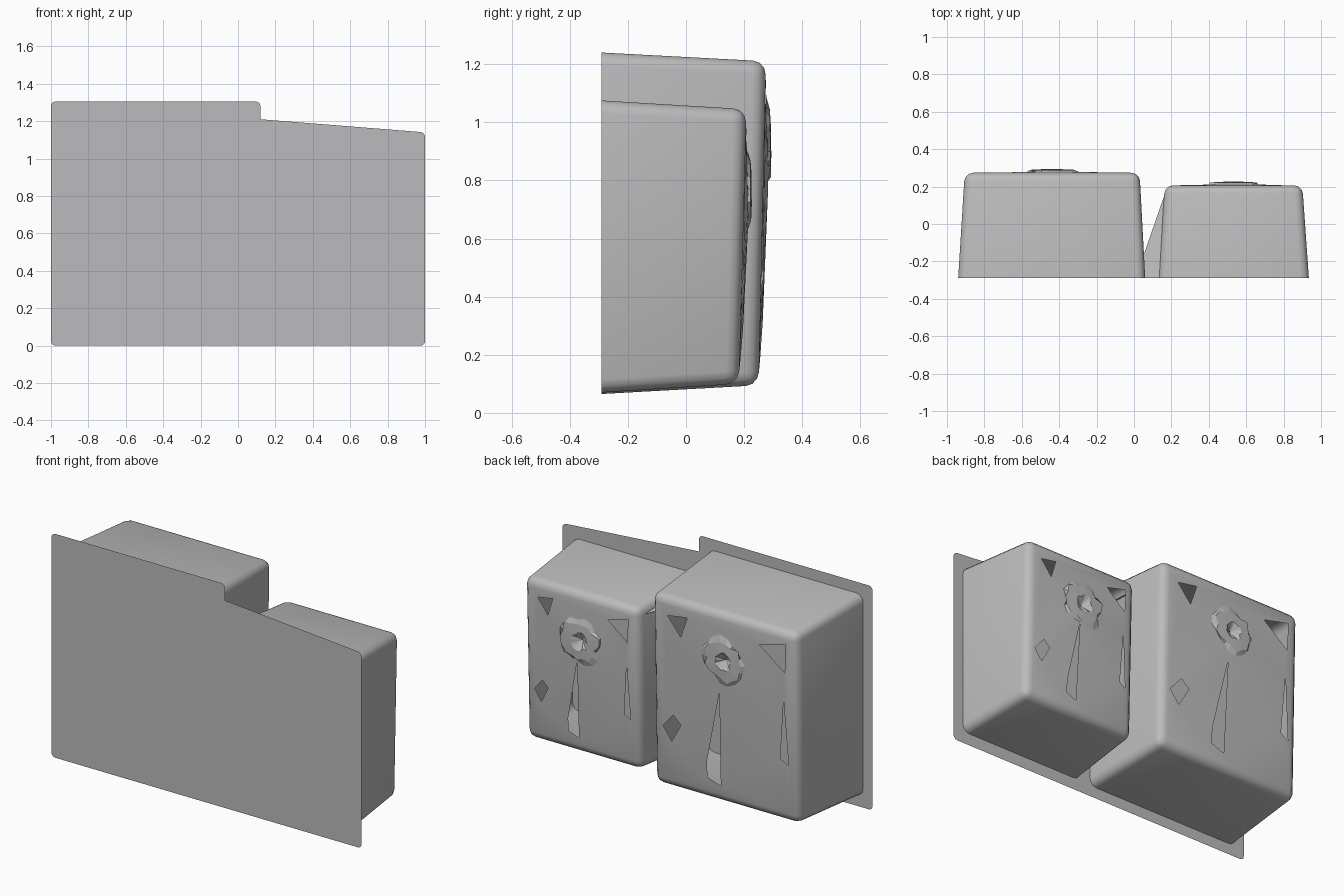
import bpy, bmesh, math, random
from mathutils import Vector

random.seed(4)
cube = bpy.data.objects.get("Cube")
if cube:
    bpy.data.objects.remove(cube, do_unlink=True)

steel = bpy.data.materials.new("steel grey")
steel.use_nodes = True
GREY = (0.5, 0.5, 0.51, 1)
steel.diffuse_color = GREY
steel.node_tree.nodes["Principled BSDF"].inputs["Base Color"].default_value = GREY

PLATE_Y = -0.29


def finish(bm, name, smooth=False):
    mesh = bpy.data.meshes.new(name)
    bm.to_mesh(mesh)
    bm.free()
    obj = bpy.data.objects.new(name, mesh)
    bpy.context.collection.objects.link(obj)
    mesh.materials.append(steel)
    if smooth:
        bpy.ops.object.select_all(action='DESELECT')
        obj.select_set(True)
        bpy.context.view_layer.objects.active = obj
        bpy.ops.object.shade_smooth_by_angle(angle=math.radians(35))
    return obj


# Gaps in the bowl floor, as fractions across (from +x) and down (from the top)
GAPS = [
    [(.02, .70), (.105, .62), (.165, .665), (.09, .775)],
    [(.47, .41), (.36, .83), (.36, .92), (.46, .95)],
    [(.07, .06), (.22, .04), (.17, .16)],
    [(.97, .03), (.77, .07), (.96, .19)],
    [(.95, .35), (.92, .69), (.98, .72)],
]


def make_bowl(name, rim, floor, depth_low, depth_high, drain_x, drain_z):
    """rim and floor are (x0, x1, z0, z1); the floor leans back towards the top."""
    bm = bmesh.new()
    loops = []
    for x0, x1, z0, z1, ya, yb in ((*rim, PLATE_Y, PLATE_Y),
                                   (*floor, depth_low, depth_high)):
        loops.append([bm.verts.new(p) for p in
                      ((x0, ya, z0), (x1, ya, z0), (x1, yb, z1), (x0, yb, z1))])
    a, b = loops
    for i in range(4):
        j = (i + 1) % 4
        bm.faces.new((a[i], a[j], b[j], b[i]))
    bm.faces.new(b)
    bmesh.ops.recalc_face_normals(bm, faces=bm.faces[:])
    rounded = [e for e in bm.edges if not (e.verts[0] in a and e.verts[1] in a)]
    bmesh.ops.bevel(bm, geom=rounded, offset=0.045, segments=3, profile=0.5,
                    affect='EDGES', clamp_overlap=True)

    # Replace the flat floor with a crowned, faceted one
    bm.faces.ensure_lookup_table()
    base = max(bm.faces, key=lambda f: f.calc_area() * (f.normal.y > 0.9))
    edges = list(base.edges)
    xs = [v.co.x for v in base.verts]
    zs = [v.co.z for v in base.verts]
    x0, x1, z0, z1 = min(xs), max(xs), min(zs), max(zs)
    y_low = min(v.co.y for v in base.verts)
    y_high = max(v.co.y for v in base.verts)
    bmesh.ops.delete(bm, geom=[base], context='FACES_ONLY')

    def surface(x, z):
        u, v = (x1 - x) / (x1 - x0), (z1 - z) / (z1 - z0)
        crown = 0.28 * u * (1 - u) * v * (1 - v)
        return Vector((x, y_high + (y_low - y_high) * v + crown, z))

    outlines = [[surface(x1 - u * (x1 - x0), z1 - v * (z1 - z0)) for u, v in gap]
                for gap in GAPS]
    ring = [(math.cos(t * math.tau / 10), math.sin(t * math.tau / 10)) for t in range(10)]
    outlines.append([surface(drain_x + .09 * c, drain_z + .09 * s) for c, s in ring])
    for outline in outlines:
        vs = [bm.verts.new(p) for p in outline]
        edges += [bm.edges.new((vs[i - 1], vs[i])) for i in range(len(vs))]
    bmesh.ops.triangle_fill(bm, use_beauty=True, use_dissolve=False,
                            edges=edges, normal=(0, 1, 0))
    bmesh.ops.recalc_face_normals(bm, faces=bm.faces[:])
    # The open shell must face outwards
    far = max(bm.faces, key=lambda f: f.calc_center_median().y)
    if far.normal.y < 0:
        bmesh.ops.reverse_faces(bm, faces=bm.faces[:])
    finish(bm, name, smooth=True)

    # Rough raised drain fitting with a sunken middle
    bm = bmesh.new()
    count = 18
    rings = []
    for radius, jag, lift in ((.15, .045, .0), (.135, .04, .01), (.06, .02, .012)):
        pts = []
        for i in range(count):
            t = i * math.tau / count
            r = radius - random.random() * jag
            p = surface(drain_x + r * math.cos(t), drain_z + r * math.sin(t))
            pts.append(bm.verts.new(p + Vector((0, lift, 0))))
        rings.append(pts)
    for outer, inner in zip(rings, rings[1:]):
        for i in range(count):
            bm.faces.new((outer[i - 1], outer[i], inner[i], inner[i - 1]))
    middle = bm.verts.new(surface(drain_x, drain_z) - Vector((0, .02, 0)))
    for i in range(count):
        bm.faces.new((rings[-1][i - 1], rings[-1][i], middle))
    bmesh.ops.recalc_face_normals(bm, faces=bm.faces[:])
    if sum(f.normal.y for f in bm.faces) < 0:
        bmesh.ops.reverse_faces(bm, faces=bm.faces[:])
    finish(bm, name.replace("bowl", "drain"))


# Flat top plate with a stepped upper edge and small rounded corners
bm = bmesh.new()
outline = [(-1, 0), (1, 0), (1, 1.14), (.12, 1.21), (.12, 1.305), (-1, 1.305)]
corners = [bm.verts.new((x, PLATE_Y, z)) for x, z in outline]
bm.faces.new(corners)
bmesh.ops.bevel(bm, geom=[v for i, v in enumerate(corners) if i != 3],
                offset=0.025, segments=4, profile=0.5, affect='VERTICES')
finish(bm, "top_plate")

# Two bowls, the right one larger
make_bowl("large_bowl", (-.94, .06, .065, 1.24), (-.905, .03, .095, 1.21),
          .25, .275, -.44, .94)
make_bowl("small_bowl", (.13, .935, .07, 1.075), (.165, .9, .10, 1.045),
          .182, .208, .53, .77)

# Thin web bridging the bowls near the top
bm = bmesh.new()
bm.faces.new([bm.verts.new(p) for p in
              ((.05, -.17, 1.0), (.05, PLATE_Y, 1.03), (.14, PLATE_Y, 1.05), (.168, .17, 1.0))])
bmesh.ops.recalc_face_normals(bm, faces=bm.faces[:])
for f in bm.faces:
    if f.normal.z < 0:
        f.normal_flip()
finish(bm, "bowl_web")
